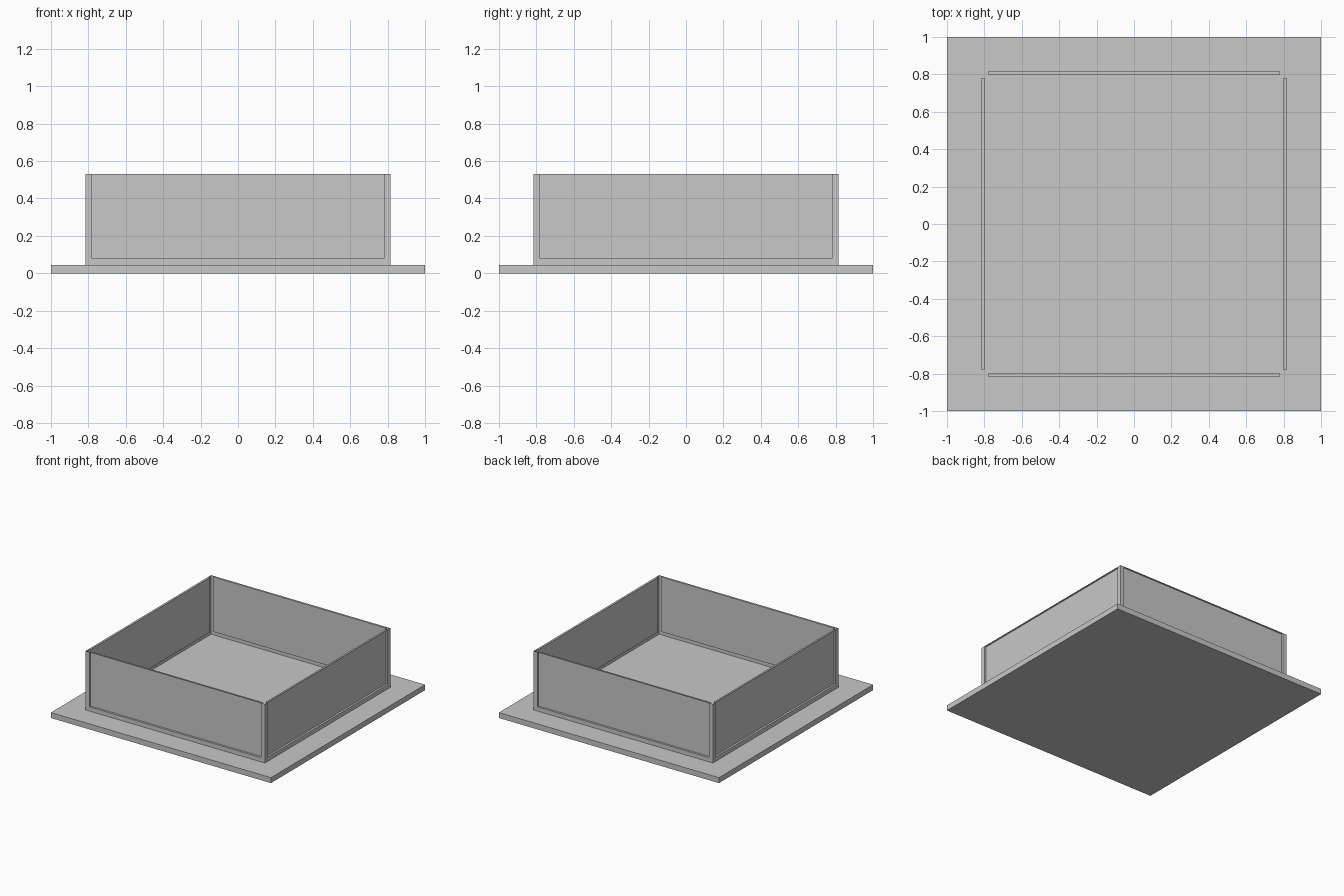
import bpy
import bmesh
from math import pi
from mathutils import Matrix, Vector

cube = bpy.data.objects.get("Cube")
if cube:
    bpy.data.objects.remove(cube, do_unlink=True)

# Sizes
PLATE_TOP = 0.045
WALL_TOP = 0.53
OUTER = 0.815      # half width of the walls
PANEL = 0.78       # half width of the recessed panels
PANEL_BASE = 0.08
RECESS = 0.0165

grey = bpy.data.materials.new("plain grey")
grey.use_nodes = True
colour = (0.58, 0.58, 0.58, 1)
grey.diffuse_color = colour
grey.node_tree.nodes["Principled BSDF"].inputs["Base Color"].default_value = colour


def finish(name, bm):
    mesh = bpy.data.meshes.new(name)
    bm.to_mesh(mesh)
    bm.free()
    mesh.materials.append(grey)
    obj = bpy.data.objects.new(name, mesh)
    bpy.context.collection.objects.link(obj)
    return obj


def quad(bm, *corners):
    bm.faces.new([bm.verts.new(c) for c in corners])


# Square base plate
bm = bmesh.new()
bmesh.ops.create_cube(bm, size=1, matrix=Matrix.Translation((0, 0, PLATE_TOP / 2))
                      @ Matrix.Diagonal((2, 2, PLATE_TOP, 1)))
finish("base_plate", bm)


# Thin sheet wall with a panel pressed inwards, open border on three sides
def wall(name, turn):
    bm = bmesh.new()
    front, back = -OUTER, -OUTER + RECESS

    def upright(x0, x1, z0, z1, y):
        quad(bm, (x0, y, z0), (x1, y, z0), (x1, y, z1), (x0, y, z1))

    # Border strips and the recessed panel
    upright(-OUTER, -PANEL, PLATE_TOP, WALL_TOP, front)
    upright(PANEL, OUTER, PLATE_TOP, WALL_TOP, front)
    upright(-PANEL, PANEL, PLATE_TOP, PANEL_BASE, front)
    upright(-PANEL, PANEL, PANEL_BASE, WALL_TOP, back)

    # Ledges and side steps of the recess
    for z in (PANEL_BASE, WALL_TOP):
        quad(bm, (-PANEL, front, z), (PANEL, front, z), (PANEL, back, z), (-PANEL, back, z))
    for x, a, b in ((-PANEL, front, back), (PANEL, back, front)):
        quad(bm, (x, a, PANEL_BASE), (x, b, PANEL_BASE), (x, b, WALL_TOP), (x, a, WALL_TOP))

    bmesh.ops.remove_doubles(bm, verts=bm.verts, dist=0.0001)
    bmesh.ops.rotate(bm, verts=bm.verts, cent=Vector(), matrix=Matrix.Rotation(turn, 3, "Z"))
    finish(name, bm)


for i, side in enumerate(("front", "left", "back", "right")):
    wall(side + "_wall", i * pi / 2)
